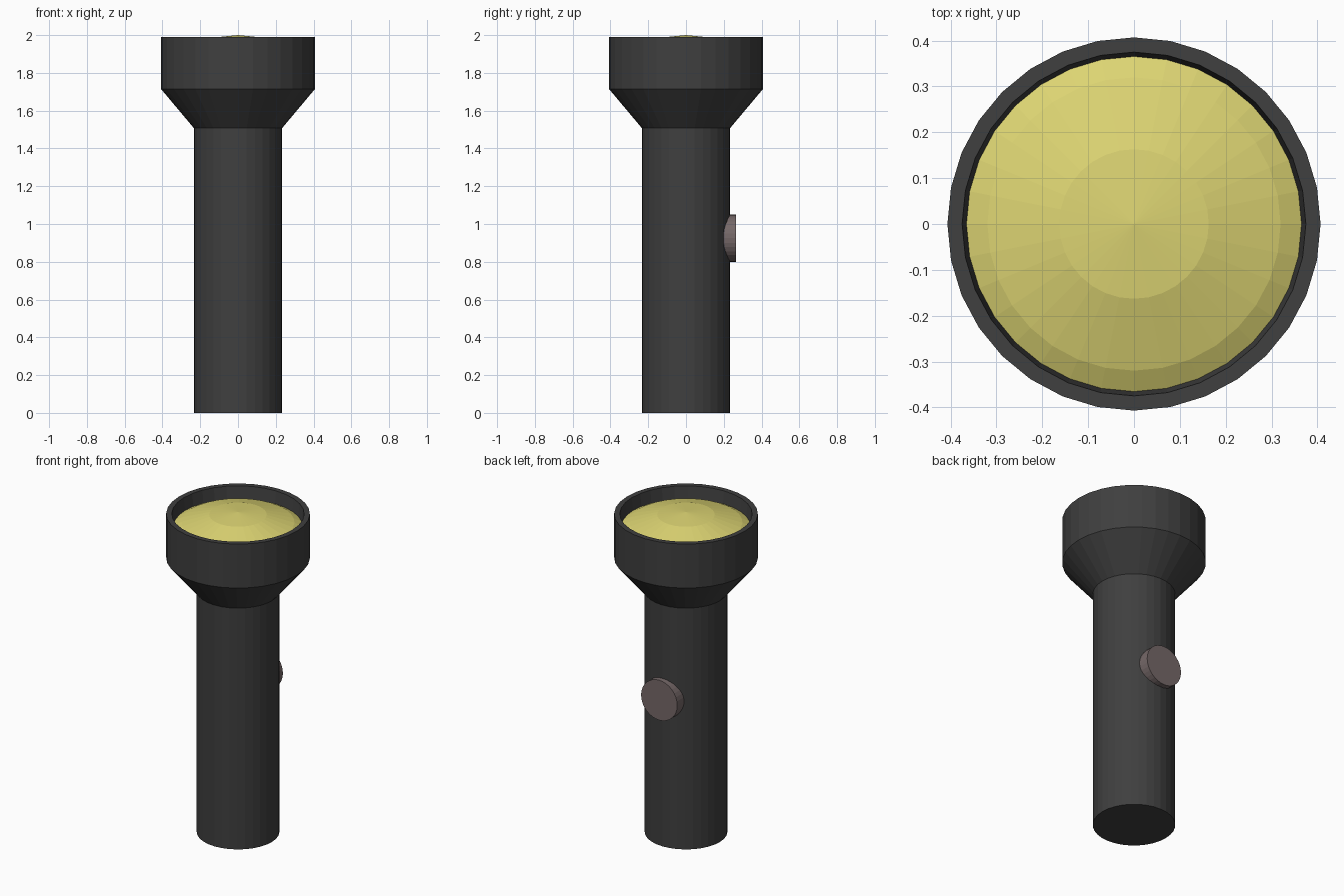
import bpy, bmesh, math
from mathutils import Matrix

if "Cube" in bpy.data.objects:
    bpy.data.objects.remove(bpy.data.objects["Cube"])

SIDES = 32


def material(name, rgb):
    m = bpy.data.materials.new(name)
    m.diffuse_color = (*rgb, 1)
    m.use_nodes = True
    m.node_tree.nodes["Principled BSDF"].inputs["Base Color"].default_value = m.diffuse_color
    return m


def lathe(name, profile, mat, matrix=Matrix()):
    """Revolve (radius, z) points around z; radius 0 makes a pole."""
    bm = bmesh.new()
    verts = [bm.verts.new((r, 0, z)) for r, z in profile]
    edges = [bm.edges.new(p) for p in zip(verts, verts[1:])]
    bmesh.ops.spin(bm, geom=verts + edges, axis=(0, 0, 1), cent=(0, 0, 0),
                   angle=math.tau, steps=SIDES, use_merge=True)
    bmesh.ops.remove_doubles(bm, verts=bm.verts, dist=1e-5)
    bmesh.ops.recalc_face_normals(bm, faces=bm.faces)
    bm.transform(matrix)
    me = bpy.data.meshes.new(name)
    bm.to_mesh(me)
    bm.free()
    me.materials.append(mat)
    ob = bpy.data.objects.new(name, me)
    bpy.context.collection.objects.link(ob)
    return ob


dark = material("dark_casing", (0.05, 0.05, 0.05))
yellow = material("yellow_lens", (0.72, 0.66, 0.17))
taupe = material("taupe_button", (0.18, 0.14, 0.14))

# Handle, flared neck and hollow head in one casing
lathe("casing", [(0, 0), (0.234, 0), (0.234, 1.508), (0.407, 1.714),
                 (0.407, 1.989), (0.375, 1.989), (0.364, 1.90), (0, 1.90)], dark)

# Lens: shallow cap of a coarse sphere, seated inside the rim
R = 0.836
cap = [(R * math.sin(a), 2 - R * (1 - math.cos(a)))
       for a in (math.radians(11.25 * i) for i in range(3))]
lathe("lens", cap + [(0.3655, 1.912)], yellow)

# Round switch on the back of the handle
place = Matrix.Translation((0, 0, 0.925)) @ Matrix.Rotation(-math.pi / 2, 4, 'X')
lathe("switch_button", [(0, 0.17), (0.125, 0.17), (0.125, 0.265), (0, 0.265)],
      taupe, place)
